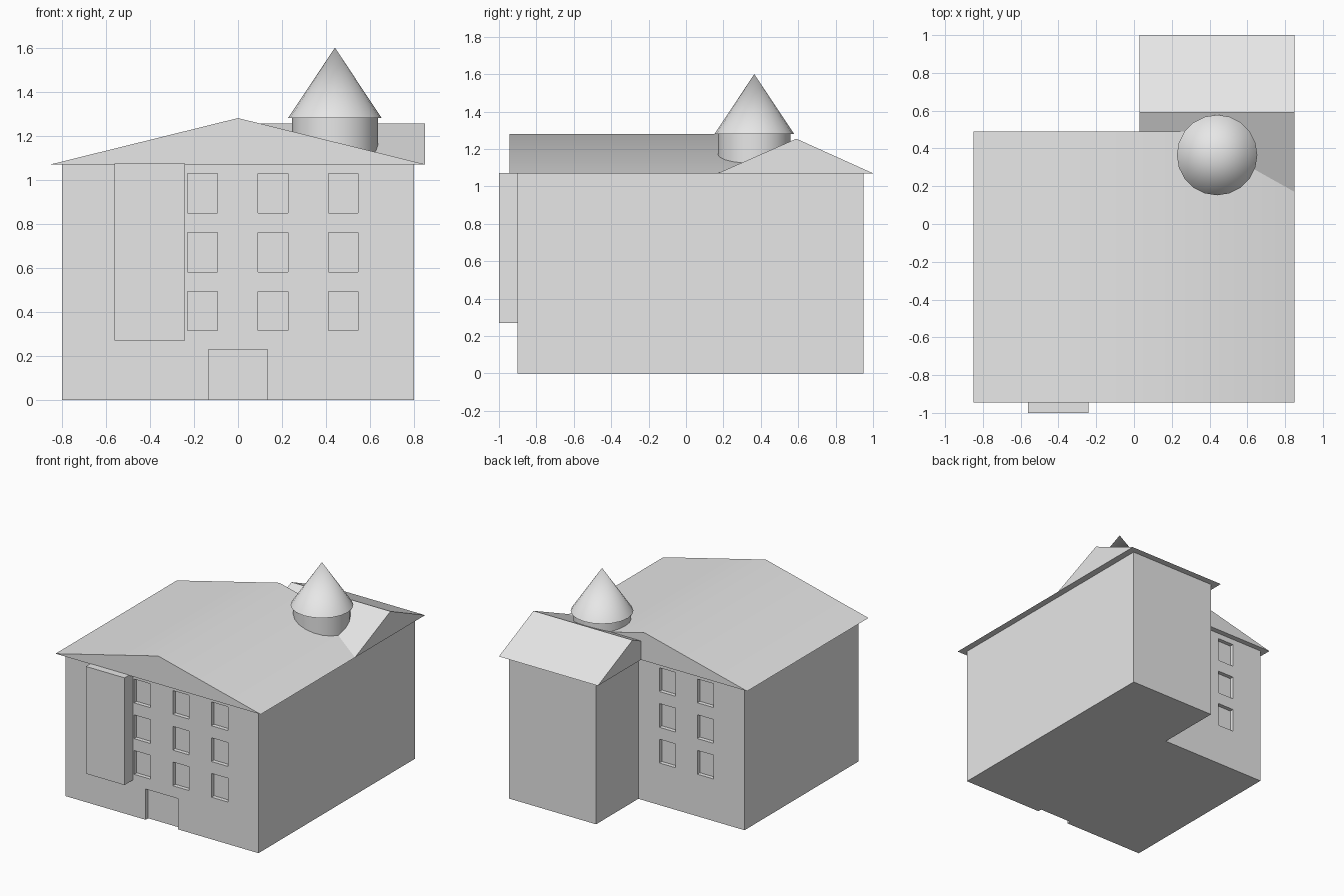
import bpy, bmesh, math
from mathutils import Matrix, Vector

cube = bpy.data.objects.get("Cube")
if cube:
    bpy.data.objects.remove(cube, do_unlink=True)

GREY = (0.8, 0.8, 0.8, 1)
plaster = bpy.data.materials.new("plain grey")
plaster.use_nodes = True
plaster.diffuse_color = GREY
plaster.node_tree.nodes["Principled BSDF"].inputs["Base Color"].default_value = GREY


def finish(name, bm):
    bmesh.ops.recalc_face_normals(bm, faces=bm.faces[:])
    mesh = bpy.data.meshes.new(name)
    bm.to_mesh(mesh)
    bm.free()
    mesh.materials.append(plaster)
    ob = bpy.data.objects.new(name, mesh)
    bpy.context.collection.objects.link(ob)
    return ob


def add_box(bm, low, high):
    low, high = Vector(low), Vector(high)
    mat = Matrix.Translation((low + high) / 2) @ Matrix.Diagonal((*(high - low), 1))
    bmesh.ops.create_cube(bm, size=1, matrix=mat)


def extrude(name, profile, direction):
    bm = bmesh.new()
    face = bm.faces.new([bm.verts.new(p) for p in profile])
    moved = bmesh.ops.extrude_face_region(bm, geom=[face], use_keep_orig=True)["geom"]
    verts = [v for v in moved if isinstance(v, bmesh.types.BMVert)]
    bmesh.ops.translate(bm, verts=verts, vec=direction)
    return finish(name, bm)


def select_only(ob):
    bpy.ops.object.select_all(action='DESELECT')
    ob.select_set(True)
    bpy.context.view_layer.objects.active = ob


def smooth(ob):
    select_only(ob)
    bpy.ops.object.shade_smooth_by_angle(angle=math.radians(30))


# L-shaped house walls
FRONT, BACK, EAVES, DEPTH = -0.9, 0.45, 1.07, 0.03
plan = [(-0.8, FRONT), (0.8, FRONT), (0.8, 0.95), (0.08, 0.95), (0.08, BACK), (-0.8, BACK)]
walls = extrude("walls", [(x, y, 0) for x, y in plan], (0, 0, EAVES))

# Recessed windows on both facades, and the doorway
bm = bmesh.new()
for z in (0.315, 0.582, 0.85):
    for x, y in ((-0.23, FRONT), (0.09, FRONT), (0.41, FRONT), (-0.23, BACK), (-0.545, BACK)):
        add_box(bm, (x, y - DEPTH, z), (x + 0.136, y + DEPTH, z + 0.178))
add_box(bm, (-0.135, FRONT - DEPTH, -0.1), (0.135, FRONT + DEPTH, 0.23))
cutter = finish("opening_cutter", bm)
cutter.hide_render = True
cut = walls.modifiers.new("openings", 'BOOLEAN')
cut.operation = 'DIFFERENCE'
cut.solver = 'EXACT'
cut.object = cutter
select_only(walls)
bpy.ops.object.modifier_apply(modifier=cut.name)
bpy.data.objects.remove(cutter, do_unlink=True)

# Bay projecting from the front wall
bm = bmesh.new()
add_box(bm, (-0.56, -1, 0.27), (-0.24, FRONT + 0.02, 1.073))
finish("front_bay", bm)

# Main gable roof, ridge running front to back
main_roof = extrude("main_roof", [(-0.85, -0.945, EAVES), (0.85, -0.945, EAVES), (0, -0.945, 1.28)],
                    (0, 1.435, 0))
smooth(main_roof)

# Wing gable roof, ridge running side to side
wing_roof = extrude("wing_roof", [(0.03, 0.17, EAVES), (0.03, 1, EAVES), (0.03, 0.59, 1.255)],
                    (0.82, 0, 0))

# Round turret with a pointed cap
for name, r1, r2, bottom, top in (("turret_drum", 0.195, 0.195, 1.08, 1.28),
                                  ("turret_cap", 0.213, 0, 1.28, 1.6)):
    bm = bmesh.new()
    bmesh.ops.create_cone(bm, cap_ends=True, segments=20, radius1=r1, radius2=r2, depth=top - bottom,
                          matrix=Matrix.Translation((0.44, 0.365, (bottom + top) / 2)))
    bmesh.ops.remove_doubles(bm, verts=bm.verts[:], dist=0.0001)
    smooth(finish(name, bm))
